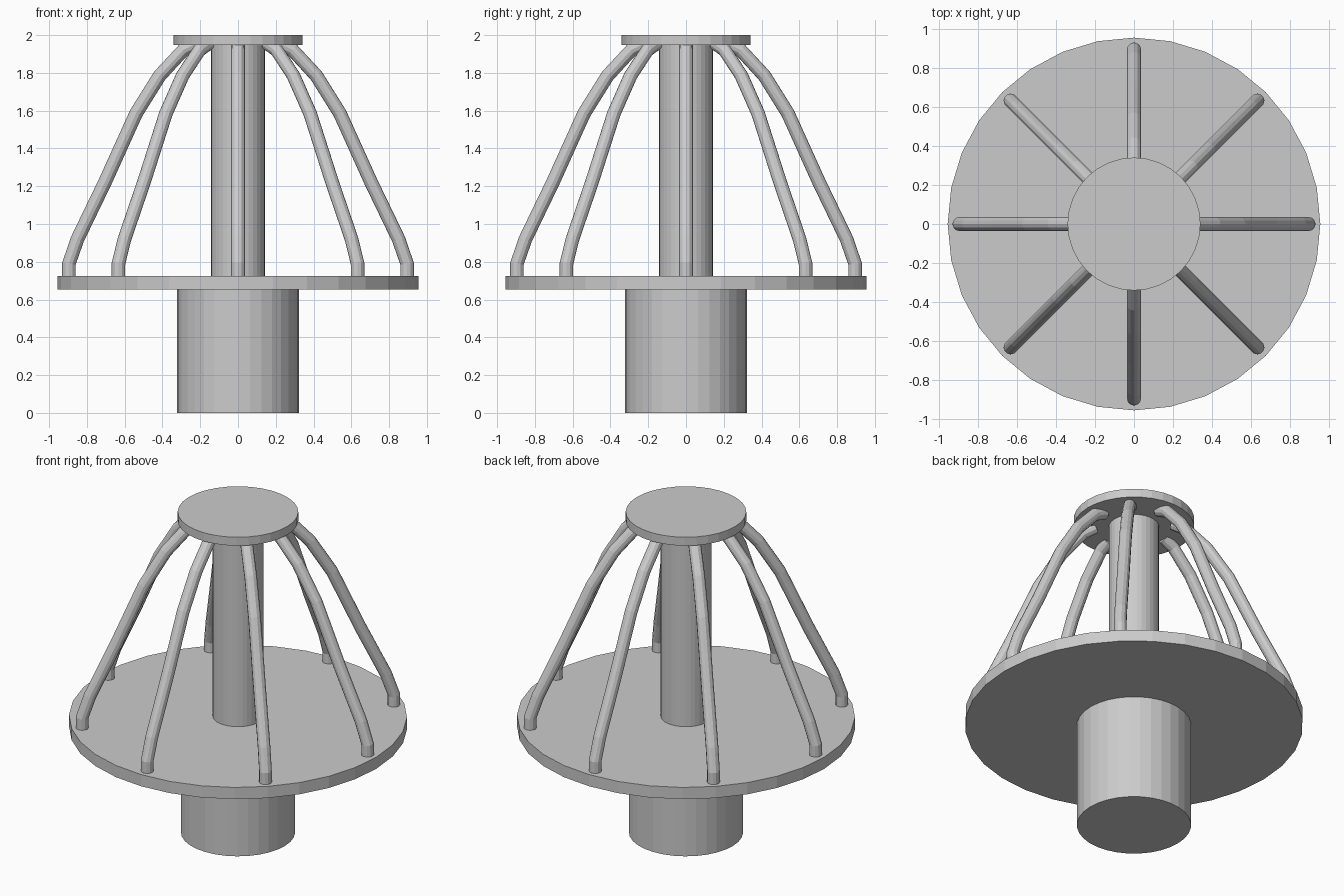
import bpy
import math

if "Cube" in bpy.data.objects:
    bpy.data.objects.remove(bpy.data.objects["Cube"])


def cylinder(name, radius, z0, z1, sides=32):
    bpy.ops.mesh.primitive_cylinder_add(
        vertices=sides, radius=radius, depth=z1 - z0, location=(0, 0, (z0 + z1) / 2))
    bpy.context.object.name = name
    return bpy.context.object


# Turned body: solid base, wide plate, inner post and top cap
cylinder("base_drum", 0.323, 0.0, 0.655)
cylinder("wide_plate", 0.956, 0.652, 0.725)
cylinder("center_post", 0.143, 0.72, 1.95)
cylinder("top_cap", 0.341, 1.947, 2.0)

# Curved rib path as (radius, height), from plate up to beneath the cap
RIB_PATH = [(0.895, 0.71), (0.895, 0.79), (0.85, 0.92), (0.705, 1.22),
            (0.54, 1.585), (0.415, 1.785), (0.29, 1.92), (0.22, 1.955)]


def rib(index, angle):
    curve = bpy.data.curves.new("rib_curve", 'CURVE')
    curve.dimensions = '3D'
    curve.bevel_depth = 0.036
    curve.bevel_resolution = 4
    curve.use_fill_caps = True
    spline = curve.splines.new('POLY')
    spline.points.add(len(RIB_PATH) - 1)
    for point, (r, z) in zip(spline.points, RIB_PATH):
        point.co = (r * math.cos(angle), r * math.sin(angle), z, 1)
    spline.use_smooth = False
    obj = bpy.data.objects.new(f"cage_rib_{index}", curve)
    bpy.context.collection.objects.link(obj)
    # Turn the tube into a mesh
    bpy.ops.object.select_all(action='DESELECT')
    obj.select_set(True)
    bpy.context.view_layer.objects.active = obj
    bpy.ops.object.convert(target='MESH')


# Eight ribs around the post
for i in range(8):
    rib(i + 1, i * math.pi / 4)
